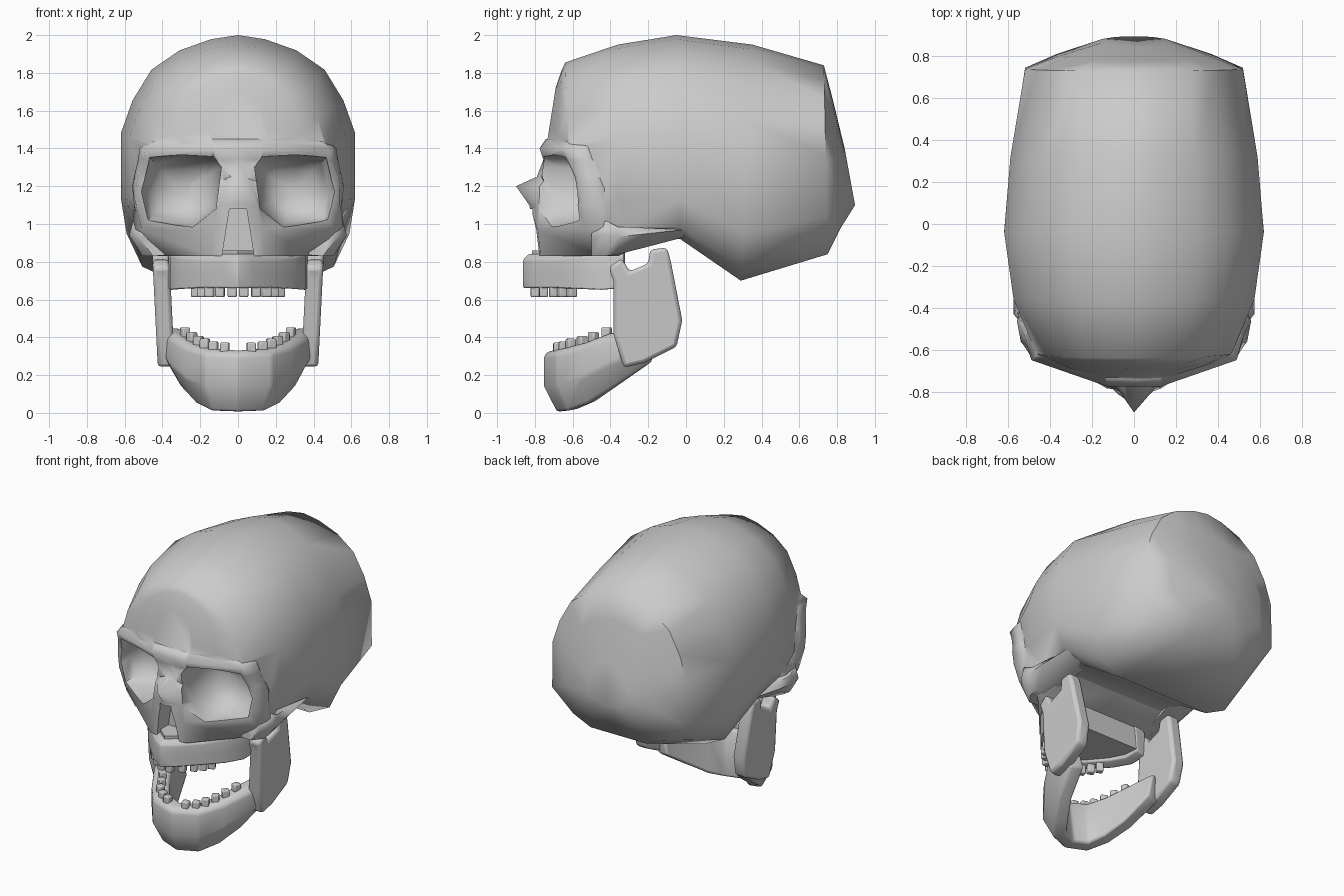
import bpy, bmesh, math
from mathutils import Vector

if "Cube" in bpy.data.objects:
    bpy.data.objects.remove(bpy.data.objects["Cube"])


def make(name, verts, faces, bevel=0, angle=60):
    me = bpy.data.meshes.new(name)
    bm = bmesh.new()
    vs = [bm.verts.new(v) for v in verts]
    for f in faces:
        bm.faces.new([vs[i] for i in f])
    bmesh.ops.recalc_face_normals(bm, faces=bm.faces)
    bm.to_mesh(me)
    bm.free()
    ob = bpy.data.objects.new(name, me)
    bpy.context.collection.objects.link(ob)
    if bevel:
        m = ob.modifiers.new("soft", 'BEVEL')
        m.width, m.segments = bevel, 2
    smooth(ob, angle)
    return ob


def smooth(ob, angle):
    bpy.ops.object.select_all(action='DESELECT')
    ob.select_set(True)
    bpy.context.view_layer.objects.active = ob
    bpy.ops.object.shade_smooth_by_angle(angle=math.radians(angle))


def loft(name, rings, bevel=0, angle=60):
    n, k = len(rings[0]), len(rings)
    faces = [(r * n + i, r * n + (i + 1) % n, (r + 1) * n + (i + 1) % n, (r + 1) * n + i)
             for r in range(k - 1) for i in range(n)]
    faces += [tuple(range(n)), tuple(range((k - 1) * n, k * n))]
    return make(name, [p for r in rings for p in r], faces, bevel, angle)


def mirrored(half):
    """Close a half ring across x = 0."""
    return half + [(-p[0], *p[1:]) for p in reversed(half) if p[0] > 1e-6]


def boolean(ob, other, op):
    m = ob.modifiers.new("cut", 'BOOLEAN')
    m.operation, m.object, m.solver = op, other, 'EXACT'
    bpy.ops.object.select_all(action='DESELECT')
    ob.select_set(True)
    bpy.context.view_layer.objects.active = ob
    bpy.ops.object.modifier_apply(modifier=m.name)
    bpy.data.objects.remove(other)


def arch(name, stations, thick, inset, bevel):
    """U-shaped bony arch; stations are (x, y, top, bottom) on the outer edge."""
    st = [(-s[0], *s[1:]) for s in reversed(stations[1:])] + stations
    rings = []
    for i, (x, y, zt, zb) in enumerate(st):
        a, b = st[max(i - 1, 0)], st[min(i + 1, len(st) - 1)]
        t = Vector((b[0] - a[0], b[1] - a[1])).normalized()
        nx, ny = -t.y, t.x
        zm = zb + (zt - zb) * 0.42
        rings.append([(x + nx * d, y + ny * d, z) for d, z in
                      ((0, zt - .03), (0, zm), (inset, zb), (inset + thick * .8, zb + .015),
                       (thick, zt), (thick * .3, zt))])
    return loft(name, rings, bevel, 75)


# Cranium: coronal sections, forehead to back (y top, z top, y bottom, z bottom, half width, base width)
section = [(0, 1), (.23, .98), (.5, .925), (.74, .83), (.9, .68), (1, .52), (1, .2)]
spans = [(-.69, 1.72, -.765, 1.25, .15, .5), (-.66, 1.81, -.70, 1.1, .33, .5), (-.64, 1.855, -.60, .95, .465, .5),
         (-.36, 1.95, -.36, .92, .575, .6), (-.05, 2.0, -.03, .92, .62, .65), (.35, 1.95, .29, .70, .59, .6),
         (.73, 1.84, .75, .84, .52, .42), (.777, 1.66, .82, .98, .37, .4), (.84, 1.4, .895, 1.1, .15, .4)]
skull = loft("cranium", [mirrored([(u * w, yb + (yt - yb) * v, zb + (zt - zb) * v)
                                   for u, v in section + [(b + .26, .06), (b, 0), (0, 0)]])
                         for yt, zt, yb, zb, w, b in spans], 0, 80)

# Face block: horizontal rings from brow to cheek bottom, last number is the back depth
face_rows = [
    (1.45, -.742, .13, -.735, .43, -.62, .47, -.5, -.28),
    (1.40, -.775, .13, -.775, .49, -.65, .52, -.54, -.28),
    (1.34, -.755, .10, -.755, .50, -.62, .53, -.52, -.28),
    (1.25, -.79, .06, -.75, .53, -.575, .55, -.48, -.28),
    (1.20, -.90, .08, -.785, .54, -.565, .56, -.46, -.28),
    (1.10, -.83, .10, -.785, .54, -.55, .55, -.44, -.2),
    (.97, -.80, .13, -.785, .51, -.53, .56, -.42, -.06),
    (.83, -.785, .14, -.77, .42, -.45, .46, -.40, -.36)]
face = loft("face", [mirrored([(0, a, z), (b, c, z), (d, e, z), (f, g, z), (.42, k, z), (0, k, z)])
                     for z, a, b, c, d, e, f, g, k in face_rows])
boolean(skull, face, 'UNION')

# Eye sockets and nose opening
outline = [(.09, 1.30), (.13, 1.355), (.30, 1.365), (.47, 1.355), (.525, 1.17), (.49, 1.01), (.24, .985), (.12, 1.08)]
for s in (1, -1):
    rings = [[(s * (.30 + (x - .30) * k), y, 1.17 + (z - 1.17) * k) for x, z in outline]
             for y, k in ((-1.1, 1.05), (-.66, 1), (-.58, .95), (-.50, .8), (-.45, .6), (-.42, .25))]
    boolean(skull, loft("socket_cutter", rings), 'DIFFERENCE')
nose = [(-.045, 1.08), (.045, 1.08), (.09, .80), (-.09, .80)]
boolean(skull, loft("nose_cutter", [[(x, y, z) for x, z in nose] for y in (-1.1, -.66)]), 'DIFFERENCE')
smooth(skull, 60)

# Cheek arches
for s in (1, -1):
    loft("cheek_arch", [[(s * (x - .2), y, a + .01), (s * (x - .07), y, a), (s * x, y, (a + b) / 2 + .02),
                         (s * (x - .02), y, b), (s * (x - .2), y, b)]
                        for x, y, a, b in ((.52, -.50, .83, .98), (.575, -.43, .83, 1.02),
                                           (.575, -.36, .84, .985), (.57, -.22, .875, .98), (.55, -.01, .93, .97))])

# Upper jaw with palate
jaw = [(0, -.865, .84, .66), (.08, -.81, .84, .66), (.20, -.69, .84, .66), (.30, -.57, .85, .655),
       (.36, -.45, .86, .65), (.37, -.33, .86, .66)]
arch("upper_jaw", jaw, .09, 0, .008)
loft("palate", [mirrored([(x * .85, y + .05 if x < .25 else y, z) for x, y, _, _ in jaw] + [(0, -.33, z)])
                for z in (.69, .86)])

# Lower jaw body
arch("lower_jaw", [(0, -.755, .33, .005), (.18, -.69, .34, .01), (.28, -.56, .37, .05),
                   (.36, -.42, .42, .13), (.42, -.22, .45, .26)], .11, .07, .015)

# Jaw branches: side profile given thickness, leaning outward to the top
profile = [(-.41, .77), (-.34, .82), (-.30, .75), (-.20, .79), (-.19, .865), (-.10, .875), (-.08, .80),
           (-.02, .49), (-.05, .35), (-.22, .265), (-.33, .24), (-.385, .42), (-.385, .70)]
for s in (1, -1):
    loft("jaw_branch", [[(s * (x + .05 * (z - .35)), y, z) for y, z in profile] for x in (.34, .43)], .02, 60)


# Teeth
def tooth(name, x, y, z, h):
    for s in (1, -1):
        turn = s * math.atan2(x * .6, -y - .35)
        bpy.ops.mesh.primitive_cube_add(size=1, location=(s * x, y, z), rotation=(0, 0, turn))
        ob = bpy.context.object
        ob.name, ob.scale = name, (.048, .045, h)
        bpy.ops.object.transform_apply(location=False, rotation=False, scale=True)
        m = ob.modifiers.new("soft", 'BEVEL')
        m.width, m.segments = .008, 2
        smooth(ob, 40)


for x, y in ((.03, -.80), (.095, -.755), (.15, -.70), (.19, -.655), (.22, -.605)):
    tooth("upper_tooth", x, y, .645, .065)
for x, y, z in ((.07, -.68, .345), (.13, -.65, .35), (.175, -.61, .365),
                (.21, -.55, .38), (.245, -.49, .40), (.28, -.42, .425)):
    tooth("lower_tooth", x, y, z, .055)
